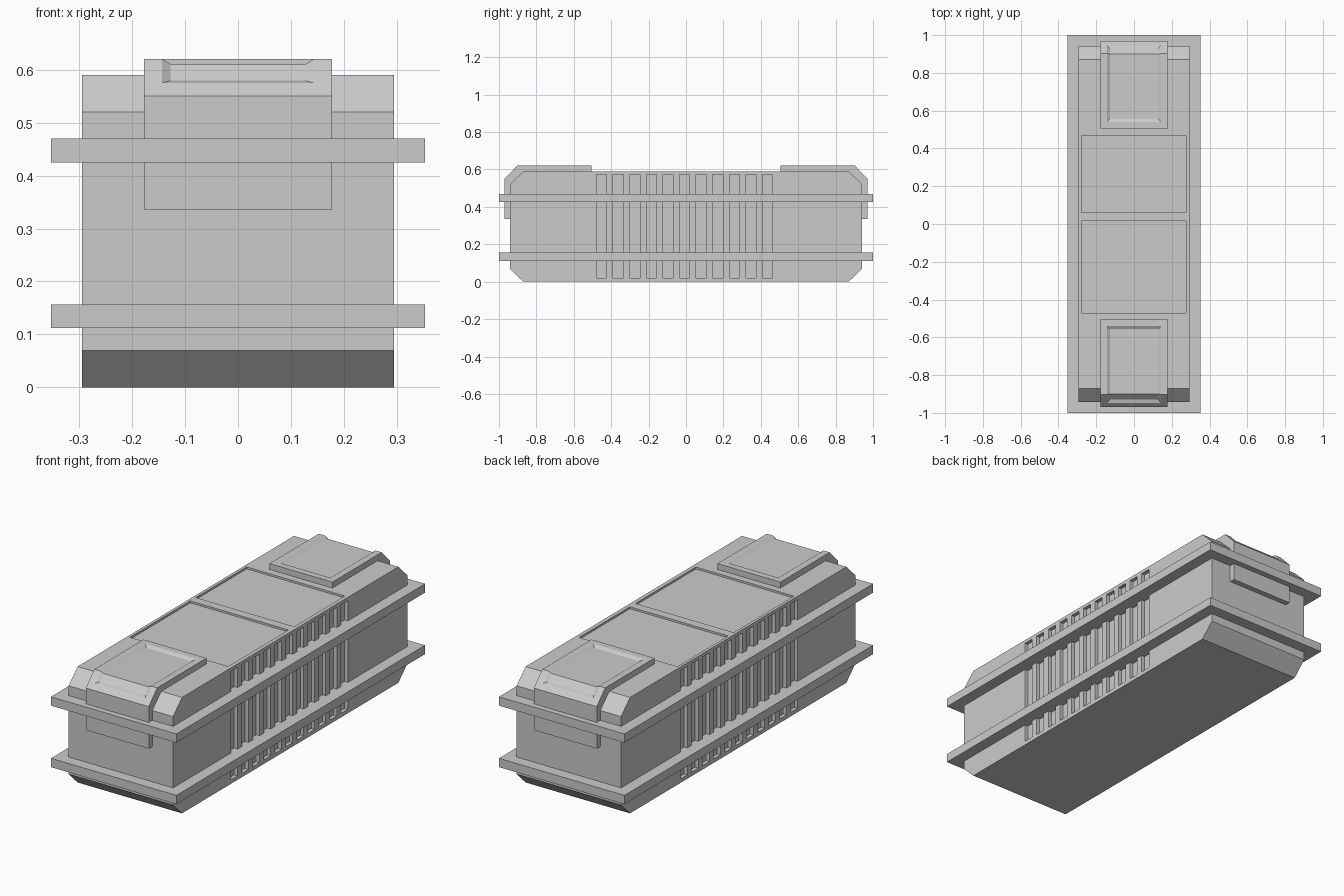
import bpy, bmesh

if "Cube" in bpy.data.objects:
    bpy.data.objects.remove(bpy.data.objects["Cube"])


def finish(bm, name):
    bmesh.ops.recalc_face_normals(bm, faces=bm.faces)
    mesh = bpy.data.meshes.new(name)
    bm.to_mesh(mesh)
    bm.free()
    ob = bpy.data.objects.new(name, mesh)
    bpy.context.collection.objects.link(ob)
    return ob


def add_box(bm, x0, x1, y0, y1, z0, z1):
    for v in bmesh.ops.create_cube(bm, size=1)["verts"]:
        v.co.x = x1 if v.co.x > 0 else x0
        v.co.y = y1 if v.co.y > 0 else y0
        v.co.z = z1 if v.co.z > 0 else z0


def extrude_profile(bm, points, half_width):
    """Extrude a (y, z) profile across x; returns the side faces in order."""
    a = [bm.verts.new((-half_width, y, z)) for y, z in points]
    b = [bm.verts.new((half_width, y, z)) for y, z in points]
    n = len(points)
    sides = [bm.faces.new((a[i], a[(i + 1) % n], b[(i + 1) % n], b[i])) for i in range(n)]
    bm.faces.new(a)
    bm.faces.new(b)
    return sides


# Body with chamfered ends
half = [(0.87, 0), (0.942, 0.07), (0.942, 0.52), (0.87, 0.59)]
bm = bmesh.new()
extrude_profile(bm, half + [(-y, z) for y, z in reversed(half)], 0.294)
body = finish(bm, "case_body")

# Side vent grooves and two sunken lid panels
bm = bmesh.new()
for i in range(11):
    y = -0.451 + i * 0.0887
    for s in (-1, 1):
        x0, x1 = sorted((s * 0.275, s * 0.33))
        add_box(bm, x0, x1, y - 0.027, y + 0.027, 0.02, 0.573)
for y0, y1 in ((-0.47, 0.015), (0.06, 0.468)):
    add_box(bm, -0.279, 0.274, y0, y1, 0.58, 0.65)
cutter = finish(bm, "recess_cutter")
cutter.hide_render = True

mod = body.modifiers.new("recesses", "BOOLEAN")
mod.operation = "DIFFERENCE"
mod.solver = "EXACT"
mod.object = cutter
bpy.context.view_layer.objects.active = body
bpy.ops.object.modifier_apply(modifier=mod.name)
bpy.data.objects.remove(cutter)

# Bands around the body
for name, z0, z1 in (("lower_band", 0.112, 0.157), ("upper_band", 0.425, 0.47)):
    bm = bmesh.new()
    add_box(bm, -0.353, 0.353, -1, 1, z0, z1)
    finish(bm, name)

# End clasps wrapping over the top edge, with a sunken face
clasp = [(0.506, 0.62), (0.903, 0.62), (0.97, 0.55), (0.97, 0.336),
         (0.93, 0.336), (0.93, 0.5), (0.86, 0.57), (0.506, 0.57)]
for name, s in (("front_clasp", -1), ("back_clasp", 1)):
    bm = bmesh.new()
    sides = extrude_profile(bm, [(s * y, z) for y, z in clasp], 0.177)
    bmesh.ops.recalc_face_normals(bm, faces=bm.faces)
    panel = sides[:2]
    bmesh.ops.inset_region(bm, faces=panel, thickness=0.034, use_even_offset=True)
    bmesh.ops.inset_region(bm, faces=panel, thickness=0.016, depth=-0.01, use_even_offset=True)
    finish(bm, name)
